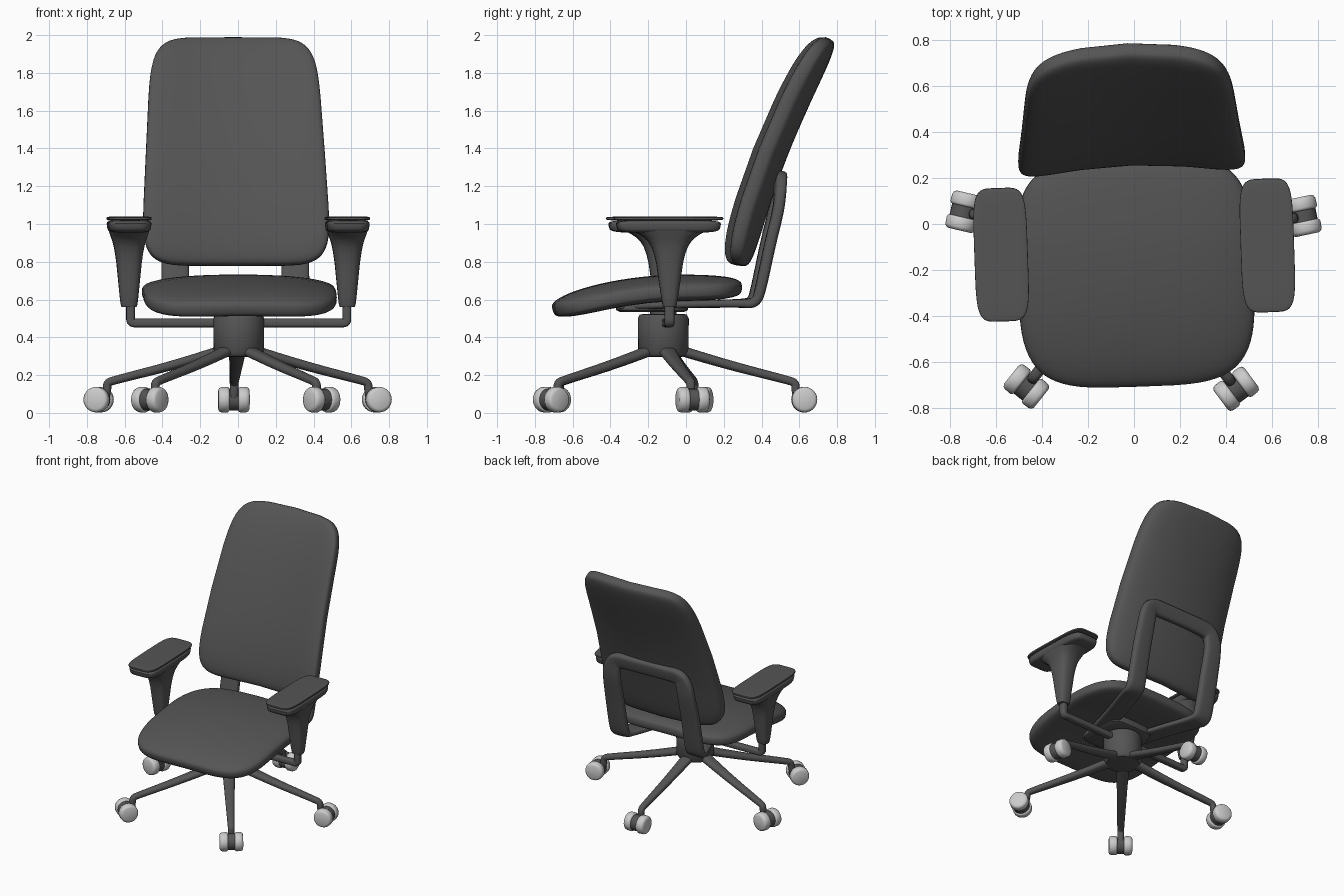
import bpy, bmesh, math
from mathutils import Vector, Matrix

if "Cube" in bpy.data.objects:
    bpy.data.objects.remove(bpy.data.objects["Cube"])

TWIST = Matrix.Rotation(math.radians(2), 4, 'Z')   # whole chair is turned slightly


def material(name, v):
    m = bpy.data.materials.new(name)
    m.diffuse_color = (v, v, v, 1)
    m.use_nodes = True
    m.node_tree.nodes["Principled BSDF"].inputs["Base Color"].default_value = m.diffuse_color
    return m


DARK = material("dark_grey", 0.09)
LIGHT = material("light_grey", 0.6)


def finish(name, bm, mat=DARK, twist=True):
    bmesh.ops.recalc_face_normals(bm, faces=bm.faces)
    if twist:
        bm.transform(TWIST)
    me = bpy.data.meshes.new(name)
    bm.to_mesh(me)
    bm.free()
    me.materials.append(mat)
    ob = bpy.data.objects.new(name, me)
    bpy.context.collection.objects.link(ob)
    bpy.context.view_layer.objects.active = ob
    for o in bpy.context.selected_objects:
        o.select_set(False)
    ob.select_set(True)
    bpy.ops.object.shade_smooth_by_angle(angle=math.radians(40))
    return ob


def superellipse(a, n):
    c, s = math.cos(a), math.sin(a)
    return (math.copysign(abs(c) ** (2 / n), c), math.copysign(abs(s) ** (2 / n), s))


def bridge(bm, a, b):
    k = len(a)
    for i in range(k):
        bm.faces.new((a[i], a[(i + 1) % k], b[(i + 1) % k], b[i]))


def pillow(name, n, p, place, seg=72, rings=20):
    """Rounded cushion: place(u, v, h) maps outline and height in -1..1 to space."""
    bm = bmesh.new()
    loops = []
    for side in (1, -1):
        for k in range(1, rings + 1):
            if side == -1 and k == 1:
                continue
            j = k if side == 1 else rings + 1 - k
            r = math.sin(math.pi / 2 * j / rings)
            h = side * max(0, 1 - r ** p) ** (1 / p)
            ring = []
            for i in range(seg):
                u, v = superellipse(2 * math.pi * i / seg, n)
                ring.append(bm.verts.new(place(u * r, v * r, h)))
            loops.append(ring)
    for a, b in zip(loops, loops[1:]):
        bridge(bm, a, b)
    for ring, h in ((loops[0], 1), (loops[-1], -1)):
        c = bm.verts.new(place(0, 0, h))
        for i in range(seg):
            bm.faces.new((c, ring[i], ring[(i + 1) % seg]))
    return finish(name, bm)


def sweep(name, ctrl, smooth=0, n=2, seg=24, mat=DARK, twist=True):
    """Sweep a section along ctrl = (position, normal, half width, half thickness)."""
    pts = [Vector((*p, *nn, w, t)) for p, nn, w, t in ctrl]
    for _ in range(smooth):
        new = [pts[0]]
        for a, b in zip(pts, pts[1:]):
            new += [a * 0.75 + b * 0.25, a * 0.25 + b * 0.75]
        pts = new + [pts[-1]]
    bm = bmesh.new()
    loops = []
    for i, q in enumerate(pts):
        a, b = pts[max(i - 1, 0)], pts[min(i + 1, len(pts) - 1)]
        tan = Vector((b - a)[:3]).normalized()
        side = tan.cross(Vector(q[3:6])).normalized()
        nor = side.cross(tan)
        ring = []
        for k in range(seg):
            x, y = superellipse(2 * math.pi * k / seg, n)
            ring.append(bm.verts.new(Vector(q[:3]) + side * x * q[6] + nor * y * q[7]))
        loops.append(ring)
    for a, b in zip(loops, loops[1:]):
        bridge(bm, a, b)
    bm.faces.new(loops[0])
    bm.faces.new(loops[-1])
    return finish(name, bm, mat, twist)


# seat cushion with a front edge that rolls down
def seat(u, v, h):
    y = -0.205 + 0.497 * v
    z = 0.666 - 0.245 * min(y, 0) ** 2 - 0.025 * u * u
    return (0.512 * u, y - 0.02 * h * max(0, -v), z + 0.067 * h)


# reclined backrest, sides wrapping forward
def back(u, v, h):
    s = 0.585 + 0.6 * v
    slope = 0.21 + 0.31 * s
    nor = Vector((0, 1, -slope)).normalized()
    mid = Vector(((0.474 - 0.036 * v) * u, 0.295 + 0.21 * s + 0.155 * s * s - 0.065 * u * u, 0.795 + s))
    return mid - nor * 0.069 * h


pillow("seat", 4, 3.6, seat)
pillow("backrest", 6.5, 3.8, back)

# backrest frame: flat strap from under the seat, up and over as an inverted U
UP = (0, 1, -0.25)
half = [((0.10, -0.34, 0.565), (0, 0, -1), 0.07, 0.02),
        ((0.20, 0.02, 0.575), (0, 0, -1), 0.07, 0.02),
        ((0.30, 0.30, 0.58), (0, 0, -1), 0.072, 0.022),
        ((0.315, 0.362, 0.585), (0, 0.7, -0.7), 0.074, 0.027),
        ((0.318, 0.385, 0.66), UP, 0.074, 0.03),
        ((0.318, 0.435, 0.90), UP, 0.072, 0.031),
        ((0.314, 0.478, 1.07), UP, 0.068, 0.031),
        ((0.305, 0.488, 1.16), UP, 0.065, 0.031),
        ((0.265, 0.49, 1.222), UP, 0.06, 0.031),
        ((0.15, 0.493, 1.226), UP, 0.056, 0.031)]
mirrored = [((-p[0], p[1], p[2]), nn, w, t) for p, nn, w, t in reversed(half)]
sweep("backrest_frame", half + mirrored, smooth=3, n=3.5)

# central hub, column and seat plate
Y = (0, 1, 0)
sweep("hub", [((0, -0.12, z), Y, r, r) for z, r in
              ((0.295, 0.09), (0.30, 0.115), (0.325, 0.133), (0.50, 0.135), (0.52, 0.125), (0.523, 0.11))], seg=40)
sweep("column", [((0, -0.12, z), Y, 0.07, 0.07) for z in (0.51, 0.62)])
sweep("seat_plate", [((0, -0.18, z), Y, w, w) for z, w in
                     ((0.535, 0.17), (0.545, 0.19), (0.565, 0.19), (0.60, 0.18))], n=5)

# armrests
for side, s in (("left", -1), ("right", 1)):
    cx, cy = 0.578 * s - 0.003, -0.113
    pillow(side + "_armrest_top", 5, 5,
           lambda u, v, h: (cx + 0.116 * u, cy + 0.29 * v, 1.029 + 0.011 * h), rings=14)
    pillow(side + "_armrest_pad", 5, 4.5,
           lambda u, v, h: (cx + (0.113 + 0.005 * h) * u, cy + (0.275 + 0.008 * h) * v, 0.987 + 0.034 * h), rings=14)
    sweep(side + "_armrest_stem", [((cx, -0.107, z), Y, w, t) for z, w, t in
                                   ((0.965, 0.108, 0.20), (0.94, 0.10, 0.15), (0.90, 0.085, 0.105),
                                    (0.82, 0.07, 0.075), (0.70, 0.058, 0.058), (0.58, 0.046, 0.04),
                                    (0.56, 0.04, 0.034))], smooth=1, n=2.8)
    sweep(side + "_armrest_bar", [((x * s, -0.107, z), Y, 0.023, 0.026) for x, z in
                                  ((0.573, 0.60), (0.573, 0.52), (0.573, 0.476), (0.53, 0.476), (0.05, 0.476))],
          smooth=3, n=3)

# five legs, each with a twin-wheel caster
centre = Vector((0, -0.12, 0))
casters = [(-0.022, 0.626), (-0.738, 0.053), (-0.467, -0.705), (0.443, -0.715), (0.735, 0.035)]
for i, (x, y) in enumerate(casters, 1):
    end = Vector((x, y, 0))
    d = (end - centre).normalized()
    t = Vector((-d.y, d.x, 0))
    r = (end - centre).length
    path = [(0.03, 0.348, 0.028, 0.048), (0.35, 0.252, 0.025, 0.035), (r - 0.09, 0.174, 0.022, 0.025),
            (r - 0.047, 0.16, 0.022, 0.023), (r - 0.046, 0.12, 0.022, 0.023), (r - 0.035, 0.075, 0.022, 0.023)]
    sweep(f"leg_{i}", [(centre + d * a + Vector((0, 0, z)), t, w, h) for a, z, w, h in path],
          smooth=2, n=2.3, twist=False)
    axle = end + Vector((0, 0, 0.07))
    sweep(f"caster_body_{i}", [(axle + t * k, (0, 0, 1), 0.058, 0.058) for k in (-0.035, 0.035)], twist=False)
    for side, s in (("a", -1), ("b", 1)):
        prof = ((0.024, 0.058), (0.027, 0.064), (0.035, 0.068), (0.066, 0.067), (0.077, 0.062), (0.083, 0.05))
        sweep(f"caster_wheel_{i}{side}", [(axle + t * (a * s), (0, 0, 1), w, w) for a, w in prof],
              seg=32, mat=LIGHT, twist=False)
